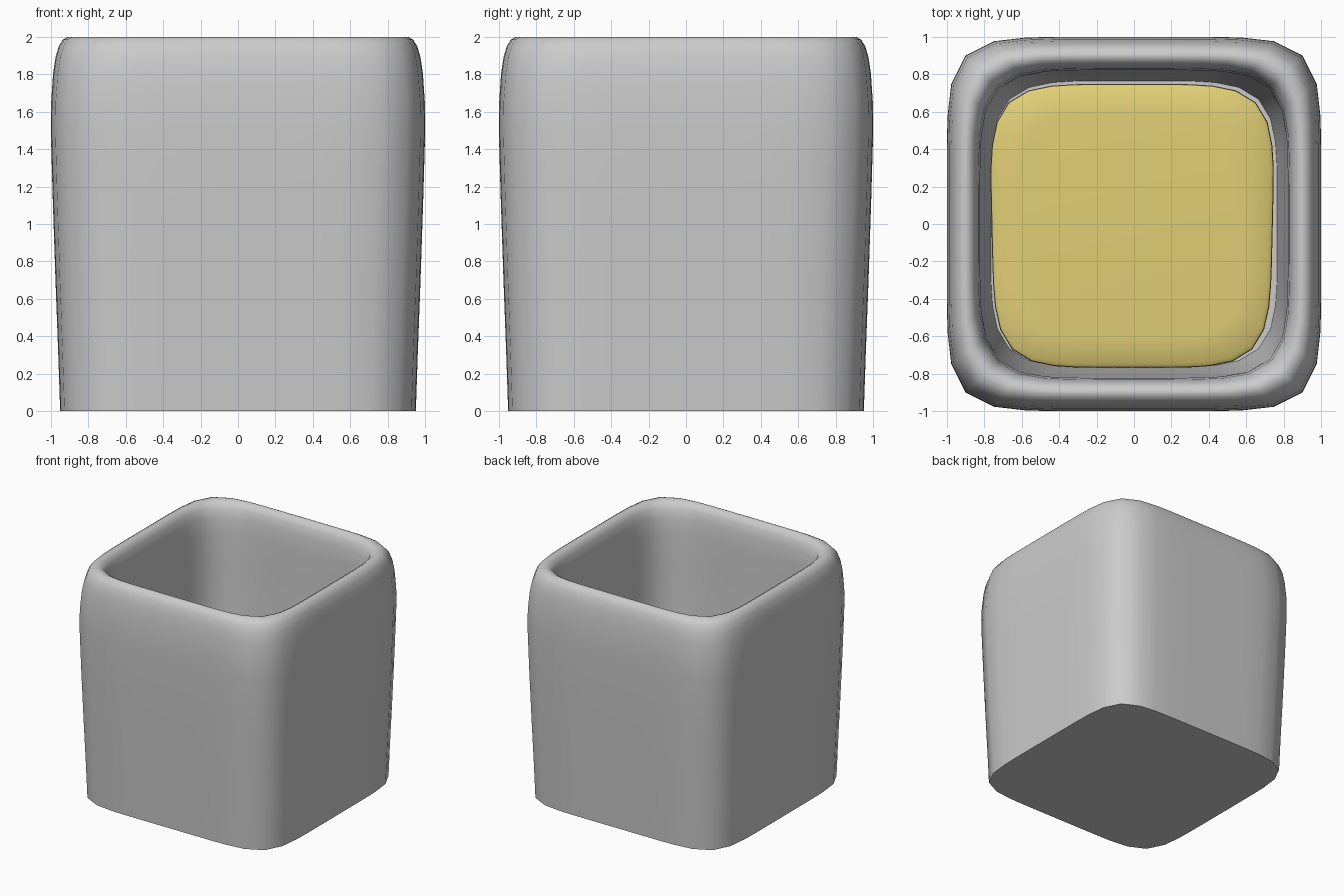
import bpy, bmesh, math

if "Cube" in bpy.data.objects:
    bpy.data.objects.remove(bpy.data.objects["Cube"])


def ring(bm, half, z, power, segs=48, dx=0.0, dy=0.0, taper=0.0):
    """Rounded-square loop of vertices (superellipse)."""
    verts = []
    for i in range(segs):
        a = 2 * math.pi * i / segs
        c, s = math.cos(a), math.sin(a)
        r = half / (abs(c) ** power + abs(s) ** power) ** (1 / power)
        x, y = r * c, r * s
        x *= 1 - taper * max(0.0, 0.3 - y)
        verts.append(bm.verts.new((x + dx, y + dy, z)))
    return verts


def loft(name, profile, **kw):
    """Skin (half width, height, corner power) rings and cap both ends."""
    bm = bmesh.new()
    rings = [ring(bm, h, z, p, **kw) for h, z, p in profile]
    for a, b in zip(rings, rings[1:]):
        n = len(a)
        for i in range(n):
            j = (i + 1) % n
            bm.faces.new((a[i], a[j], b[j], b[i]))
    bm.faces.new(rings[0][::-1])
    bm.faces.new(rings[-1])
    bmesh.ops.recalc_face_normals(bm, faces=bm.faces)
    mesh = bpy.data.meshes.new(name)
    bm.to_mesh(mesh)
    bm.free()
    obj = bpy.data.objects.new(name, mesh)
    bpy.context.collection.objects.link(obj)
    bpy.ops.object.select_all(action='DESELECT')
    obj.select_set(True)
    bpy.context.view_layer.objects.active = obj
    bpy.ops.object.shade_smooth_by_angle(angle=math.radians(40))
    return obj


# Cup: outer wall, rounded rim, inner wall, inner floor
loft("cup", [
    (0.95, 0.00, 6.6), (0.96, 0.30, 6.6), (0.975, 0.70, 6.6),
    (0.99, 1.15, 6.6), (1.00, 1.50, 6.6), (0.998, 1.65, 6.6),
    (0.988, 1.80, 6.5), (0.975, 1.89, 6.4), (0.957, 1.95, 6.3),
    (0.935, 1.985, 6.2), (0.91, 1.999, 6.1), (0.89, 2.00, 6.0),
    (0.865, 1.985, 5.9), (0.845, 1.95, 5.8), (0.83, 1.88, 5.6),
    (0.822, 1.75, 5.5), (0.82, 1.50, 5.4), (0.81, 1.15, 5.3),
    (0.795, 0.70, 5.2), (0.775, 0.35, 5.1), (0.765, 0.18, 5.0),
])

# Yellow filling resting on the floor of the cup
filling = loft("filling", [
    (0.745, 0.17, 5.0), (0.758, 0.27, 5.0), (0.755, 0.30, 5.0),
    (0.735, 0.315, 5.0), (0.60, 0.325, 5.0),
], dx=-0.01, dy=-0.01, taper=0.03)
mat = bpy.data.materials.new("yellow")
mat.diffuse_color = (0.75, 0.62, 0.18, 1)
mat.use_nodes = True
mat.node_tree.nodes["Principled BSDF"].inputs["Base Color"].default_value = mat.diffuse_color
filling.data.materials.append(mat)
